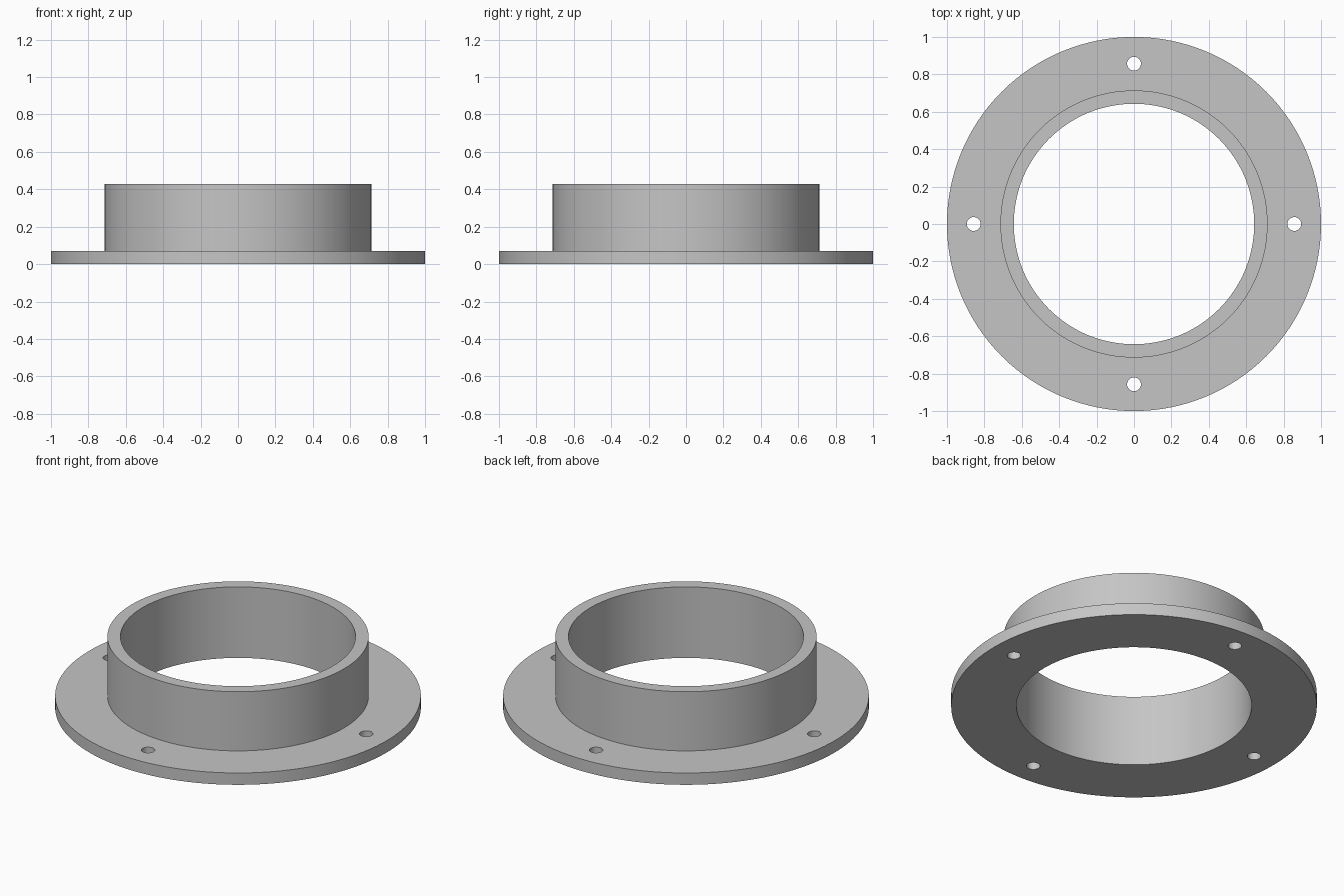
import bpy
import bmesh
from math import radians, tau, cos, sin

if "Cube" in bpy.data.objects:
    bpy.data.objects.remove(bpy.data.objects["Cube"], do_unlink=True)

# Proportions
UNIT = 1 / 14
BORE, COLLAR, RIM = 9 * UNIT, 10 * UNIT, 1.0
THICK, HEIGHT = UNIT, 6 * UNIT
BOLT_CIRCLE, BOLT_RADIUS = 12 * UNIT, 0.037

# Single grey material
grey = bpy.data.materials.new("grey")
grey.use_nodes = True
colour = (0.56, 0.56, 0.56, 1)
grey.diffuse_color = colour
grey.node_tree.nodes["Principled BSDF"].inputs["Base Color"].default_value = colour


def lathe(name, profile, steps):
    """Revolve a closed (radius, height) profile around z."""
    bm = bmesh.new()
    verts = [bm.verts.new((r, 0, z)) for r, z in profile]
    edges = [bm.edges.new((v, verts[i - 1])) for i, v in enumerate(verts)]
    bmesh.ops.spin(bm, geom=verts + edges, cent=(0, 0, 0), axis=(0, 0, 1),
                   angle=tau, steps=steps, use_duplicate=False)
    bmesh.ops.remove_doubles(bm, verts=bm.verts, dist=1e-5)
    bmesh.ops.recalc_face_normals(bm, faces=bm.faces)
    mesh = bpy.data.meshes.new(name)
    bm.to_mesh(mesh)
    bm.free()
    mesh.materials.append(grey)
    obj = bpy.data.objects.new(name, mesh)
    bpy.context.collection.objects.link(obj)
    return obj


# Flange and collar in one turned piece
flange = lathe("flanged_collar",
               [(BORE, 0), (RIM, 0), (RIM, THICK), (COLLAR, THICK),
                (COLLAR, HEIGHT), (BORE, HEIGHT)], 128)

# Four bolt holes through the flange
bpy.context.view_layer.objects.active = flange
for i in range(4):
    a = i * tau / 4
    bpy.ops.mesh.primitive_cylinder_add(
        vertices=32, radius=BOLT_RADIUS, depth=4 * THICK,
        location=(BOLT_CIRCLE * cos(a), BOLT_CIRCLE * sin(a), THICK / 2))
    cutter = bpy.context.object
    cutter.name = "bolt_hole_cutter"
    cutter.hide_render = True
    cutter.data.materials.append(grey)
    bpy.context.view_layer.objects.active = flange
    hole = flange.modifiers.new("bolt_hole", 'BOOLEAN')
    hole.operation = 'DIFFERENCE'
    hole.solver = 'EXACT'
    hole.object = cutter
    bpy.ops.object.modifier_apply(modifier=hole.name)
    bpy.data.objects.remove(cutter, do_unlink=True)

# Smooth walls with crisp rims
bpy.ops.object.select_all(action='DESELECT')
flange.select_set(True)
bpy.context.view_layer.objects.active = flange
bpy.ops.object.shade_smooth_by_angle(angle=radians(30))
